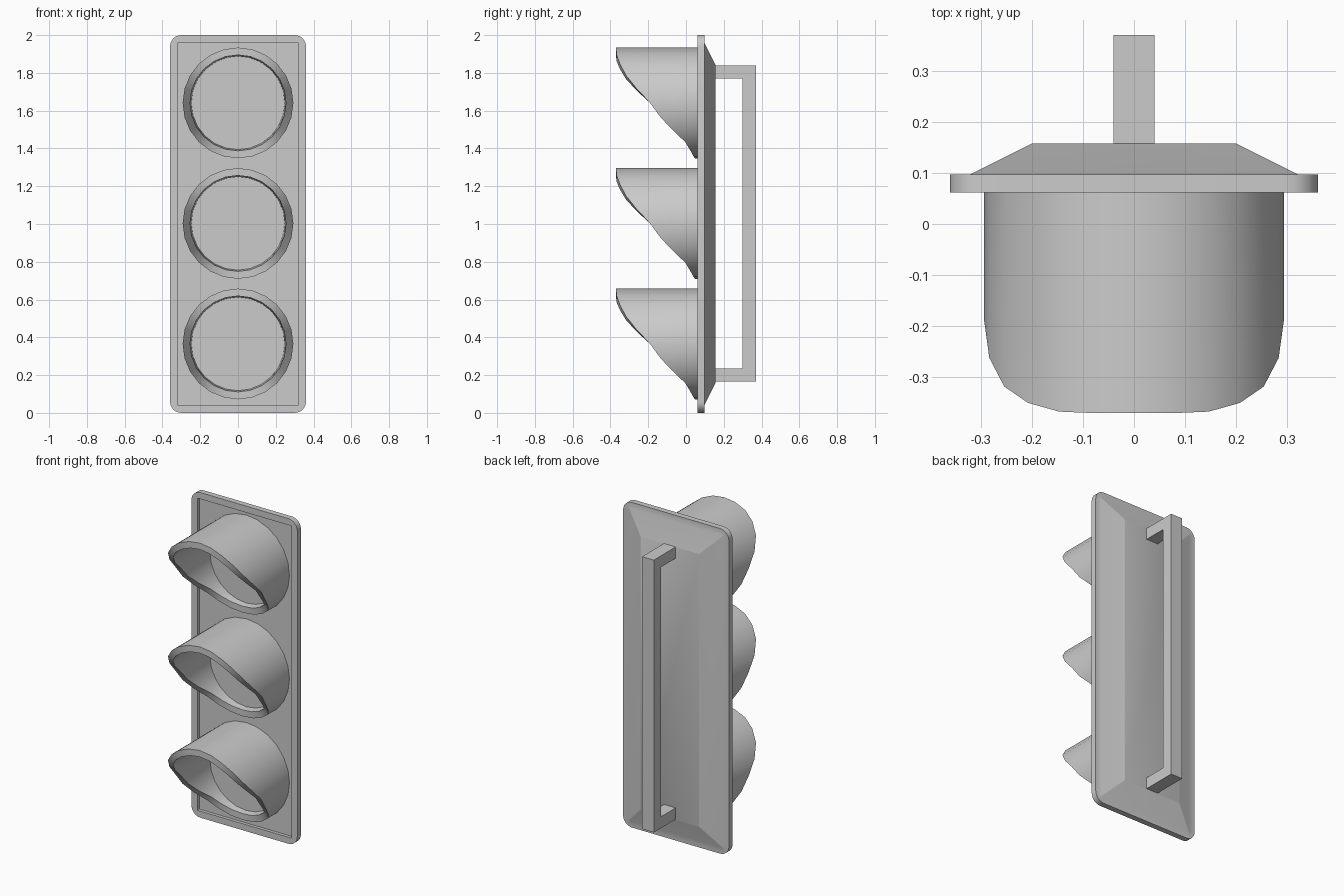
import bpy, bmesh
from math import sin, cos, pi, radians

cube = bpy.data.objects.get("Cube")
if cube:
    bpy.data.objects.remove(cube, do_unlink=True)

grey = bpy.data.materials.new("plain_grey")
grey.use_nodes = True
colour = (0.6, 0.6, 0.6, 1)
grey.diffuse_color = colour
grey.node_tree.nodes["Principled BSDF"].inputs["Base Color"].default_value = colour


def finish(name, bm, smooth=True):
    bmesh.ops.recalc_face_normals(bm, faces=bm.faces)
    mesh = bpy.data.meshes.new(name)
    bm.to_mesh(mesh)
    bm.free()
    mesh.materials.append(grey)
    obj = bpy.data.objects.new(name, mesh)
    bpy.context.collection.objects.link(obj)
    if smooth:
        bpy.ops.object.select_all(action="DESELECT")
        obj.select_set(True)
        bpy.context.view_layer.objects.active = obj
        bpy.ops.object.shade_smooth_by_angle(angle=radians(30))
    return obj


def bridge(bm, a, b):
    n = len(a)
    for i in range(n):
        j = (i + 1) % n
        bm.faces.new((a[i], a[j], b[j], b[i]))


def rounded_rect(bm, half_x, half_z, r, y, steps=6):
    ring = []
    for k, (sx, sz) in enumerate(((1, 1), (-1, 1), (-1, -1), (1, -1))):
        for i in range(steps + 1):
            a = (k + i / steps) * pi / 2
            ring.append(bm.verts.new((sx * (half_x - r) + r * cos(a), y,
                                      1 + sz * (half_z - r) + r * sin(a))))
    return ring


# Housing: recessed front, rounded flange, tapered back
FLOOR = 0.082
bm = bmesh.new()
rings = [rounded_rect(bm, *spec) for spec in (
    (0.32, 0.96, 0.004, FLOOR),
    (0.32, 0.96, 0.004, 0.062),
    (0.36, 1.0, 0.06, 0.062),
    (0.36, 1.0, 0.06, 0.097),
    (0.32, 0.96, 0.004, 0.097),
    (0.20, 0.84, 0.004, 0.157))]
for a, b in zip(rings, rings[1:]):
    bridge(bm, a, b)
bm.faces.new(rings[0])
bm.faces.new(rings[-1])
finish("housing", bm)

# Visors: tubes whose front edge sweeps back from top to bottom
EDGE = [-0.37, -0.37, -0.367, -0.35, -0.318, -0.262, -0.19,
        -0.135, -0.068, -0.004, 0.024, 0.04, 0.047]
SEGMENTS = 24


def visor_ring(bm, r, z, y=None):
    ring = []
    for i in range(SEGMENTS):
        a = 2 * pi * i / SEGMENTS
        depth = EDGE[min(i, SEGMENTS - i)] if y is None else y
        ring.append(bm.verts.new((r * sin(a), depth, z + r * cos(a))))
    return ring


for name, z in (("lower", 0.365), ("middle", 1.003), ("upper", 1.641)):
    bm = bmesh.new()
    loops = [visor_ring(bm, 0.293, z, FLOOR), visor_ring(bm, 0.293, z),
             visor_ring(bm, 0.254, z), visor_ring(bm, 0.247, z, FLOOR)]
    for a, b in zip(loops, loops[1:]):
        bridge(bm, a, b)
    finish(name + "_visor", bm)

    # Flat lens at the back of the tube
    bm = bmesh.new()
    bm.faces.new(visor_ring(bm, 0.248, z, FLOOR - 0.002))
    lens = finish(name + "_lens", bm, smooth=False)
    if lens.data.polygons[0].normal.y > 0:
        lens.data.flip_normals()

# Handle: square C-shaped bar on the back
profile = [(0.15, 0.165), (0.37, 0.165), (0.37, 1.84), (0.15, 1.84),
           (0.15, 1.77), (0.298, 1.77), (0.298, 0.235), (0.15, 0.235)]
bm = bmesh.new()
sides = [[bm.verts.new((x, y, z)) for y, z in profile] for x in (-0.04, 0.04)]
bridge(bm, *sides)
for side in sides:
    bm.faces.new(side)
finish("handle", bm, smooth=False)
